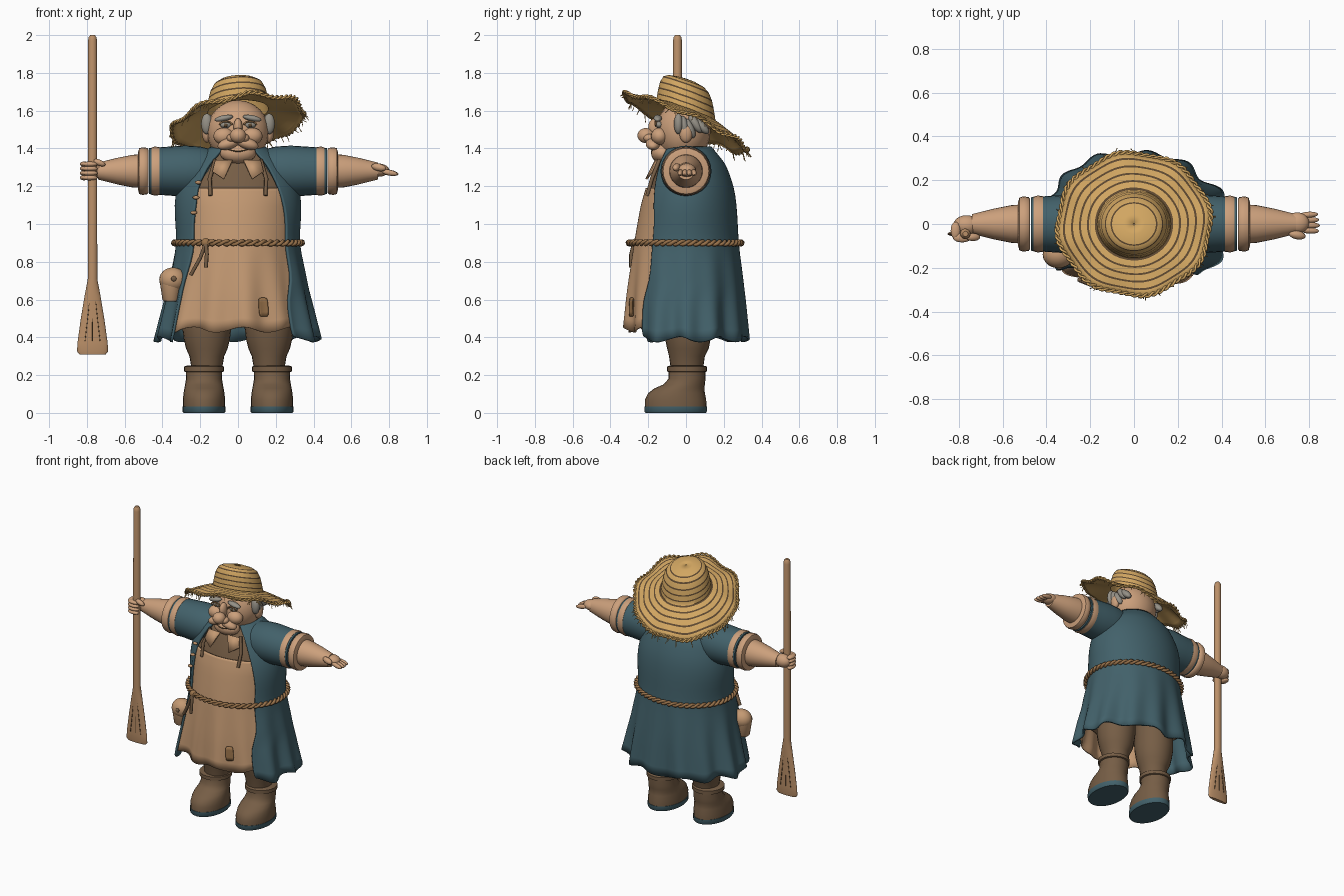
import bpy, bmesh, math, random
from math import sin, cos, pi, radians
from mathutils import Matrix, Vector, Euler

random.seed(4)
scene = bpy.context.scene
if scene.objects.get("Cube"):
    bpy.data.objects.remove(scene.objects["Cube"])


def colour(name, r, g, b):
    m = bpy.data.materials.new(name)
    m.use_nodes = True
    m.diffuse_color = (r, g, b, 1)
    bsdf = next(n for n in m.node_tree.nodes if n.type == 'BSDF_PRINCIPLED')
    bsdf.inputs["Base Color"].default_value = (r, g, b, 1)
    bsdf.inputs["Roughness"].default_value = 0.8
    return m


SKIN = colour("skin", 0.60, 0.35, 0.20)
APRON = colour("apron tan", 0.55, 0.32, 0.17)
WOOD = colour("wood", 0.50, 0.28, 0.14)
COAT = colour("coat blue", 0.055, 0.12, 0.145)
LEATHER = colour("brown leather", 0.18, 0.11, 0.06)
STRAW = colour("straw", 0.64, 0.38, 0.12)
DARK = colour("dark weave", 0.11, 0.065, 0.03)
GREY = colour("grey hair", 0.30, 0.28, 0.24)
ROPE = colour("rope", 0.32, 0.17, 0.07)


def finish(name, bm, *mats):
    bmesh.ops.recalc_face_normals(bm, faces=bm.faces)
    me = bpy.data.meshes.new(name)
    bm.to_mesh(me)
    bm.free()
    for m in mats:
        me.materials.append(m)
    for p in me.polygons:
        p.use_smooth = True
    me.set_sharp_from_angle(angle=radians(50))
    ob = bpy.data.objects.new(name, me)
    scene.collection.objects.link(ob)
    return ob


def grid(name, rows, mats, closed=True, cap=True, subdivide=0, thick=0.0, rule=None):
    """Skin rows of points; rule(row) picks the material slot."""
    bm = bmesh.new()
    vs = [[bm.verts.new(p) for p in row] for row in rows]
    n = len(rows[0])
    for i in range(len(vs) - 1):
        for j in range(n if closed else n - 1):
            k = (j + 1) % n
            f = bm.faces.new((vs[i][j], vs[i][k], vs[i + 1][k], vs[i + 1][j]))
            f.material_index = rule(i) if rule else 0
    if closed and cap:
        bm.faces.new(vs[0])
        bm.faces.new(vs[-1])
    ob = finish(name, bm, *mats)
    if subdivide:
        ob.modifiers.new("Smooth", 'SUBSURF').levels = subdivide
        ob.modifiers["Smooth"].render_levels = subdivide
    if thick:
        ob.modifiers.new("Thickness", 'SOLIDIFY').thickness = thick
    return ob


def loft(name, mat, x, rings, sides=24):
    """Upright loft; each ring is z, centre y, half width, half depth."""
    turn = [2 * pi * j / sides for j in range(sides)]
    return grid(name, [[(x + rx * cos(a), y + ry * sin(a), z) for a in turn]
                       for z, y, rx, ry in rings], [mat])


def arm(name, mat, side, rings, z=1.28, sides=28):
    """Sideways loft; each ring is distance out, radius."""
    turn = [2 * pi * j / sides for j in range(sides)]
    return grid(name, [[(side * x, r * cos(a), z + r * sin(a)) for a in turn]
                       for x, r in rings], [mat])


def ball(name, mat, loc, size, rot=(0, 0, 0)):
    bm = bmesh.new()
    bmesh.ops.create_uvsphere(bm, u_segments=20, v_segments=12, radius=1,
                              matrix=Matrix.LocRotScale(Vector(loc), Euler(rot), Vector(size)))
    return finish(name, bm, mat)


def tubes(name, mat, paths, radius, loop=False):
    cu = bpy.data.curves.new(name, 'CURVE')
    cu.dimensions = '3D'
    cu.bevel_depth, cu.bevel_resolution, cu.use_fill_caps = radius, 1, True
    for path in paths:
        sp = cu.splines.new('POLY')
        sp.points.add(len(path) - 1)
        for pt, co in zip(sp.points, path):
            pt.co = (*co, 1)
        sp.use_cyclic_u, sp.use_smooth = loop, True
    cu.materials.append(mat)
    scene.collection.objects.link(bpy.data.objects.new(name, cu))


# Torso outline: height, half width, front, back
BODY = [(0.38, 0.42, 0.32, 0.315), (0.65, 0.36, 0.305, 0.295), (0.9, 0.31, 0.275, 0.265),
        (1.1, 0.325, 0.24, 0.255), (1.2, 0.31, 0.21, 0.24), (1.32, 0.25, 0.16, 0.195),
        (1.41, 0.13, 0.1, 0.12)]


def body(a, z, out=0.0):
    """Point on the clothed body; a is the angle from the front, + toward its left."""
    lo = max([b for b in BODY[:-1] if b[0] <= z] or BODY[:1])
    hi = BODY[BODY.index(lo) + 1]
    t = (z - lo[0]) / (hi[0] - lo[0])
    w, f, b = [p + (q - p) * t + out for p, q in zip(lo[1:], hi[1:])]
    fold = 1 + 0.09 * max(0, 0.9 - z) * (sin(13 * a) + 0.6 * sin(7 * a + 1))
    hem = 0.015 * sin(9 * a + 1) if z < 0.47 else 0
    return (w * sin(a) * fold, -cos(a) * (f if cos(a) > 0 else b) * fold, z + hem)


def cloth(name, mat, heights, start, end, out, thick, columns):
    rows = []
    for z in heights:
        s, e = radians(start(z)), radians(end(z))
        rows.append([body(s + (e - s) * j / columns, z, out) for j in range(columns + 1)])
    return grid(name, rows, [mat], closed=False, subdivide=1, thick=thick)


# Clothes
UPPER = [0.9, 1.0, 1.1, 1.2, 1.27, 1.32, 1.37, 1.41]
LOWER = [0.39, 0.5, 0.6, 0.7, 0.8]
cloth("shirt", LEATHER, [0.6, 0.75] + UPPER, lambda z: -180, lambda z: 180, -0.02, 0.005, 48)
cloth("apron", APRON, [0.44, 0.55, 0.65, 0.8, 0.9, 1.0, 1.1, 1.16, 1.19],
      lambda z: -64 if z < 1.05 else -46, lambda z: 64 if z < 1.05 else 46, 0.0, 0.01, 36)


def opening(z):
    return 52 if z < 1 else 52 - 50 * (z - 1)


cloth("coat", COAT, LOWER + UPPER, lambda z: opening(z) - (8 if z < 0.65 else 0),
      lambda z: 360 - opening(z) + (5 if 0.7 < z < 1.2 else 0), 0.014, 0.014, 72)
cloth("apron_patch", ROPE, [0.51, 0.56, 0.61], lambda z: 17, lambda z: 25, 0.012, 0.006, 3)
for s, side in ((1, "left"), (-1, "right")):
    grid(side + "_shirt_collar", [[(s * 0.03, -0.165, 1.34), (s * 0.12, -0.16, 1.34)],
                                  [(s * 0.075, -0.215, 1.24), (s * 0.135, -0.185, 1.28)]],
         [APRON], closed=False, thick=0.012)
    tubes(side + "_apron_strap", LEATHER,
          [[(s * 0.145, -0.205, 1.15), (s * 0.15, -0.18, 1.24), (s * 0.12, -0.14, 1.34)]], 0.011)
    # Sleeves, rolled cuffs and forearms
    arm(side + "_sleeve", COAT, s, [(0.06, 0.07), (0.12, 0.11), (0.2, 0.13), (0.28, 0.135),
                                    (0.36, 0.13), (0.47, 0.122)])
    for k, x in enumerate((0.41, 0.475)):
        arm(f"{side}_cuff_{k}", SKIN, s, [(x, 0.115), (x + 0.006, 0.127 - k * 0.004),
                                          (x + 0.03, 0.13 - k * 0.004),
                                          (x + 0.048, 0.125 - k * 0.004), (x + 0.054, 0.1)])
    arm(side + "_forearm", SKIN, s, [(0.5, 0.09), (0.56, 0.086), (0.64, 0.07), (0.7, 0.055),
                                     (0.74, 0.045)])
    # Legs and boots
    loft(side + "_trouser_leg", LEATHER, s * 0.165,
         [(0.23, 0.005, 0.08, 0.085), (0.3, 0.005, 0.092, 0.095), (0.34, 0.01, 0.11, 0.11),
          (0.39, 0.01, 0.122, 0.12), (0.45, 0.01, 0.13, 0.13), (0.65, 0.01, 0.13, 0.13)])
    x = s * 0.18
    loft(side + "_boot_sole", COAT, x, [(0, -0.055, 0.108, 0.16), (0.008, -0.055, 0.114, 0.166),
                                        (0.035, -0.055, 0.114, 0.166)])
    loft(side + "_boot", LEATHER, x,
         [(0.03, -0.055, 0.111, 0.163), (0.07, -0.055, 0.112, 0.162), (0.105, -0.05, 0.108, 0.15),
          (0.13, -0.035, 0.104, 0.132), (0.15, -0.01, 0.1, 0.11), (0.18, 0.005, 0.095, 0.098),
          (0.235, 0.005, 0.097, 0.098)])
    loft(side + "_boot_cuff", LEATHER, x, [(0.215, 0.005, 0.095, 0.095), (0.22, 0.005, 0.106, 0.106),
                                           (0.245, 0.005, 0.106, 0.106), (0.25, 0.005, 0.09, 0.09)])
    # Face, one half at a time
    ball(side + "_ear", SKIN, (s * 0.165, 0.0, 1.48), (0.025, 0.035, 0.05))
    ball(side + "_cheek", SKIN, (s * 0.075, -0.14, 1.465), (0.055, 0.045, 0.045))
    ball(side + "_moustache", SKIN, (s * 0.05, -0.175, 1.425), (0.06, 0.038, 0.03), (0, s * 0.3, 0))
    ball(side + "_nostril", SKIN, (s * 0.035, -0.195, 1.455), (0.025, 0.03, 0.022))
    ball(side + "_eye", GREY, (s * 0.065, -0.142, 1.525), (0.03, 0.02, 0.018))
    ball(side + "_pupil", DARK, (s * 0.065, -0.158, 1.523), (0.01, 0.007, 0.01))
    tubes(side + "_eyelid", ROPE, [[(s * (0.065 + 0.034 * cos(t / 8 * pi)), -0.162,
                                     1.523 + 0.02 * sin(t / 8 * pi)) for t in range(9)]], 0.005)
    ball(side + "_eyebrow", GREY, (s * 0.075, -0.15, 1.56), (0.05, 0.022, 0.016), (0, s * 0.2, 0))
    for k in range(5):
        ball(f"{side}_hair_{k}", GREY, (s * (0.165 - 0.007 * k), -0.04 + 0.03 * k, 1.53 - 0.012 * (k % 3)),
             (0.03, 0.024, 0.055), (0.2 * k, 0, 0))

# Head
loft("neck", SKIN, 0, [(1.28, 0.0, 0.11, 0.1), (1.42, 0.0, 0.11, 0.1)])
ball("head", SKIN, (0, -0.015, 1.49), (0.165, 0.145, 0.165))
ball("nose", SKIN, (0, -0.212, 1.468), (0.043, 0.045, 0.04))
ball("nose_bridge", SKIN, (0, -0.165, 1.51), (0.024, 0.035, 0.05))
ball("chin", SKIN, (0, -0.125, 1.375), (0.095, 0.06, 0.055))
tubes("mouth", DARK, [[(0.06 * k / 4, -0.182 + 0.001 * k * k, 1.385 + 0.001 * k * k)
                       for k in range(-4, 5)]], 0.004)


# Straw hat
def hat(a, r, h):
    q = r / 0.35
    x, y = r * cos(a), r * sin(a)
    wave = q ** 4 * sin(8 * a)
    z = 1.605 + h - y * (0.28 + 0.13 * q) + 0.15 * x * q + 0.012 * wave
    return (x * (1 + 0.02 * wave), y * (0.93 + 0.02 * wave), z)


rings = []
for k in range(5):
    for r in (0.35 - 0.036 * k, 0.323 - 0.036 * k):
        rings.append((r, -0.07 * ((r - 0.165) / 0.185) ** 1.3))
crown = [(0.168, 0.0), (0.163, 0.03), (0.156, 0.065), (0.147, 0.1), (0.128, 0.135), (0.1, 0.152)]
for (r, h), (r2, h2) in zip(crown, crown[1:]):
    rings += [(r, h), (r + (r2 - r) * 0.75, h + (h2 - h) * 0.75)]
rings += [crown[-1], (0.05, 0.162), (0.004, 0.165)]
circle = [2 * pi * j / 80 for j in range(80)]
brim = grid("straw_hat", [[hat(a, r, h) for a in circle] for r, h in rings],
            [STRAW, DARK, STRAW, STRAW], cap=False, rule=lambda i: i % 2 if i < 20 else 0)
shell = brim.modifiers.new("Thickness", 'SOLIDIFY')
shell.thickness, shell.material_offset = 0.01, 2


def rope(name, mat, path, turns, spread, radius, steps=320):
    """Two strands twisted around a closed path(angle, out, up)."""
    strands = []
    for phase in (0, pi):
        angles = [2 * pi * j / steps for j in range(steps)]
        strands.append([path(a, spread * cos(turns * a + phase), spread * sin(turns * a + phase))
                        for a in angles])
    tubes(name, mat, strands, radius, loop=True)


rope("hat_rim_braid", STRAW, lambda a, o, u: hat(a, 0.348 + o, u - 0.07), 36, 0.007, 0.006)
straws = []
for k in range(70):
    a = random.uniform(0, 2 * pi)
    straws.append([hat(a, 0.345, -0.07), hat(a + random.uniform(-0.06, 0.06),
                  0.35 + random.uniform(0, 0.02), -0.07 - random.uniform(0.02, 0.045))])
tubes("hat_loose_straws", STRAW, straws, 0.002)


# Rope belt with hanging ends
def belt(a, o, u):
    x, y, z = body(a, 0.9, 0.026 + o)
    return (x, y, z + u)


rope("rope_belt", ROPE, belt, 26, 0.009, 0.010)
ball("belt_knot", ROPE, (-0.17, -0.265, 0.9), (0.025, 0.022, 0.025))
tubes("belt_ends", LEATHER, [[(-0.17, -0.275, 0.9), (-0.2, -0.275, 0.82), (-0.25, -0.255, 0.73)],
                             [(-0.17, -0.275, 0.9), (-0.165, -0.29, 0.84), (-0.17, -0.29, 0.77)]], 0.011)

# Belt pouch
loft("pouch", APRON, -0.355, [(0.59, -0.14, 0.035, 0.035), (0.6, -0.14, 0.045, 0.042),
                              (0.7, -0.14, 0.06, 0.055)])
ball("pouch_flap", APRON, (-0.345, -0.14, 0.705), (0.072, 0.062, 0.065))
ball("pouch_button", LEATHER, (-0.34, -0.2, 0.71), (0.014, 0.008, 0.014))
for k in range(3):
    ball(f"coat_toggle_{k}", WOOD, (-0.21 - 0.012 * k, -0.185 - 0.01 * k, 1.22 - 0.08 * k),
         (0.018, 0.012, 0.01))

# Paddle held upright
px, py = -0.77, -0.045
loft("paddle", WOOD, px, [(0.31, py, 0.07, 0.012), (0.325, py, 0.082, 0.015), (0.37, py, 0.08, 0.016),
                          (0.5, py, 0.062, 0.018), (0.62, py, 0.042, 0.021), (0.71, py, 0.025, 0.024),
                          (1.97, py, 0.024, 0.024), (1.99, py, 0.02, 0.02), (2.0, py, 0.012, 0.012)])
for face in (-1, 1):
    y = py + face * 0.017
    tubes("paddle_grooves", DARK, [[(px + 0.04 * k, y, 0.38), (px + 0.015 * k, y, 0.6 - 0.1 * (k == 0))]
                                   for k in (-1, 0, 1)], 0.002)

# Gripping right hand and open left hand
ball("right_palm", SKIN, (-0.765, -0.005, 1.285), (0.06, 0.045, 0.045))
ball("right_thumb", SKIN, (-0.735, -0.06, 1.325), (0.035, 0.018, 0.016), (0, 0.4, 0))
ball("left_palm", SKIN, (0.745, 0.005, 1.285), (0.055, 0.048, 0.035))
ball("left_thumb", SKIN, (0.745, -0.05, 1.3), (0.04, 0.02, 0.02), (0, 0.2, -0.2))
for k in range(4):
    z = 1.245 + 0.024 * k
    ball(f"right_finger_{k}", SKIN, (-0.785, -0.062, z), (0.042, 0.022, 0.014))
    ball(f"right_knuckle_{k}", SKIN, (-0.815, -0.03, z), (0.022, 0.04, 0.014))
    ball(f"left_finger_{k}", SKIN, (0.805 - 0.004 * abs(k - 1), -0.03 + 0.024 * k, 1.272),
         (0.045, 0.014, 0.015), (0, 0.2, 0.04 * (k - 1.5)))
